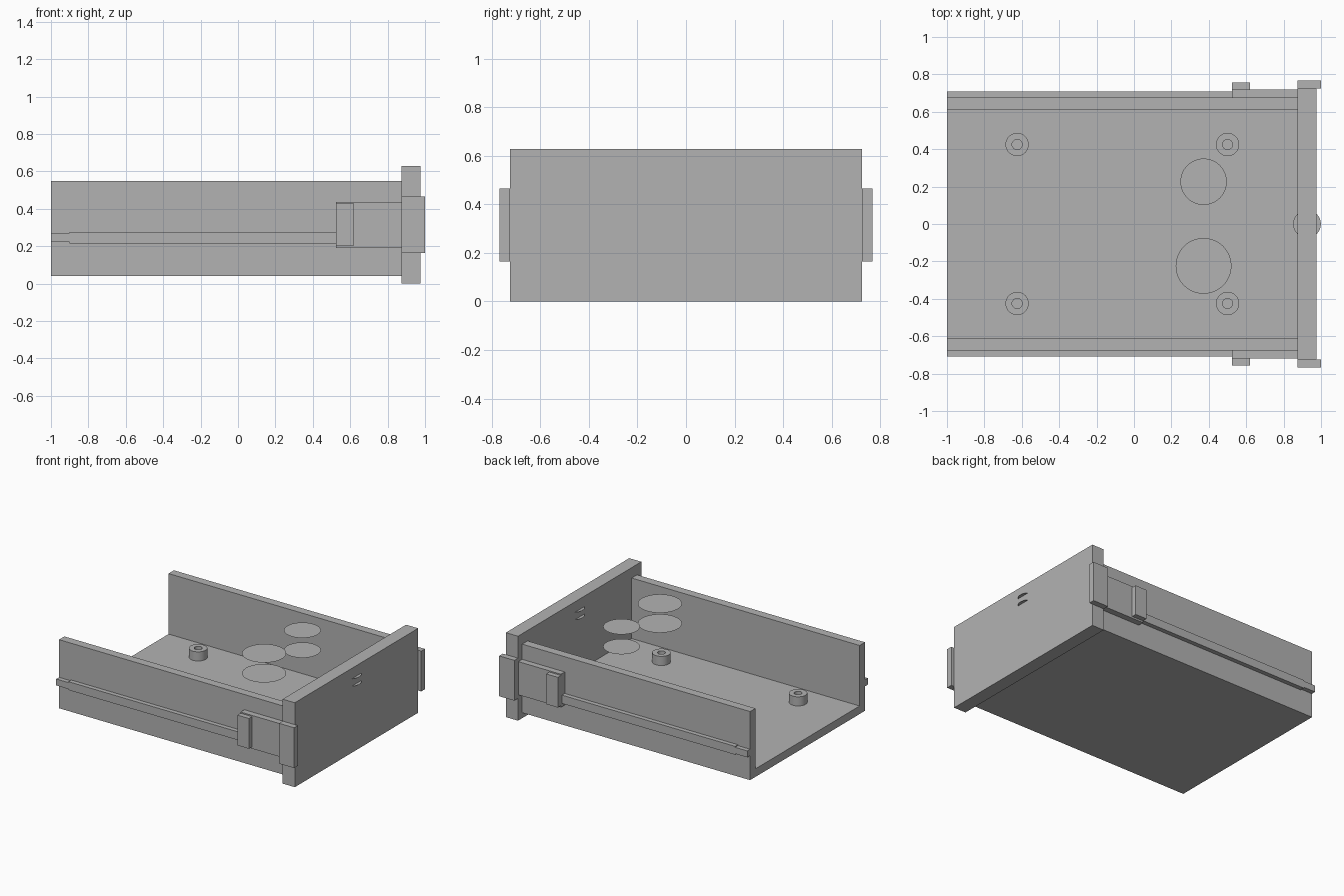
import bpy, bmesh, math

cube = bpy.data.objects.get("Cube")
if cube:
    bpy.data.objects.remove(cube, do_unlink=True)

# One grey finish for the whole case
GREY = (0.45, 0.45, 0.45, 1.0)
grey = bpy.data.materials.new("plain_grey")
grey.use_nodes = True
grey.diffuse_color = GREY
grey.node_tree.nodes["Principled BSDF"].inputs["Base Color"].default_value = GREY


def finish(name, bm):
    bmesh.ops.recalc_face_normals(bm, faces=bm.faces)
    mesh = bpy.data.meshes.new(name)
    bm.to_mesh(mesh)
    bm.free()
    mesh.materials.append(grey)
    obj = bpy.data.objects.new(name, mesh)
    bpy.context.collection.objects.link(obj)
    return obj


def prism(name, profile, axis, start, end):
    """Extrude a closed 2D profile along x (profile in y, z) or y (profile in x, z)."""
    bm = bmesh.new()
    place = (lambda a, b: (start, a, b)) if axis == "x" else (lambda a, b: (a, start, b))
    face = bm.faces.new([bm.verts.new(place(a, b)) for a, b in profile])
    out = bmesh.ops.extrude_face_region(bm, geom=[face])
    moved = [v for v in out["geom"] if isinstance(v, bmesh.types.BMVert)]
    shift = (end - start, 0, 0) if axis == "x" else (0, end - start, 0)
    bmesh.ops.translate(bm, verts=moved, vec=shift)
    return finish(name, bm)


def box(name, x, y, z):
    return prism(name, [(x[0], z[0]), (x[1], z[0]), (x[1], z[1]), (x[0], z[1])], "y", *y)


def disc(name, x, y, z, radius):
    bm = bmesh.new()
    bmesh.ops.create_circle(bm, cap_ends=True, segments=48, radius=radius)
    bmesh.ops.translate(bm, verts=bm.verts, vec=(x, y, z))
    return finish(name, bm)


def standoff(name, x, y):
    """Hollow round post, lathed from its wall section."""
    bm = bmesh.new()
    section = [(0.027, BASE), (0.062, BASE), (0.062, POST_TOP), (0.027, POST_TOP)]
    verts = [bm.verts.new((r, 0, z)) for r, z in section]
    edges = [bm.edges.new((verts[i], verts[i - 1])) for i in range(4)]
    bmesh.ops.spin(bm, geom=verts + edges, axis=(0, 0, 1), cent=(0, 0, 0),
                   angle=math.tau, steps=32)
    bmesh.ops.remove_doubles(bm, verts=bm.verts, dist=0.0005)
    bmesh.ops.translate(bm, verts=bm.verts, vec=(x, y, 0))
    obj = finish(name, bm)
    for poly in obj.data.polygons:
        poly.use_smooth = abs(poly.normal.z) < 0.5
    obj.data.set_sharp_from_angle(angle=math.radians(35))


BACK, JOIN = -1.0, 0.875
WALL, INNER = 0.675, 0.612
BOTTOM, BASE, RIM, POST_TOP = 0.04, 0.1, 0.55, 0.168

# Tray: U-shaped section, open at the far end
prism("tray", [(-WALL, BOTTOM), (WALL, BOTTOM), (WALL, RIM), (INNER, RIM),
               (INNER, BASE), (-INNER, BASE), (-INNER, RIM), (-WALL, RIM)],
      "x", BACK, JOIN)

# End panel
box("end_panel", (JOIN, 0.975), (-0.725, 0.725), (0, 0.628))

# Side hardware, the same on both walls
for side, s in (("left", 1), ("right", -1)):
    rail = [(BACK, 0.222), (-0.9, 0.222), (-0.9, 0.215), (0.525, 0.215),
            (0.525, 0.277), (-0.9, 0.277), (-0.9, 0.27), (BACK, 0.27)]
    prism(side + "_rail", rail, "y", s * WALL, s * 0.708)
    box(side + "_latch_arm", (0.525, JOIN), (s * WALL, s * 0.72), (0.19, 0.437))
    box(side + "_latch_grip", (0.525, 0.62), (s * WALL, s * 0.757), (0.203, 0.428))
    box(side + "_panel_tab", (JOIN, 1.0), (s * 0.725, s * 0.768), (0.165, 0.465))

# Four mounting posts on the floor
for x in (-0.625, 0.5):
    for y in (-0.425, 0.425):
        standoff("standoff", x, y)

# Paired flat discs above the floor, and a small pair crossing the panel
for name, x, y, r, top in (("small_disc", 0.372, 0.226, 0.124, 0.643),
                           ("large_disc", 0.372, -0.224, 0.149, 0.643),
                           ("panel_disc", 0.925, 0, 0.074, 0.55)):
    disc(name + "_lower", x, y, 0.495, r)
    disc(name + "_upper", x, y, top, r)
